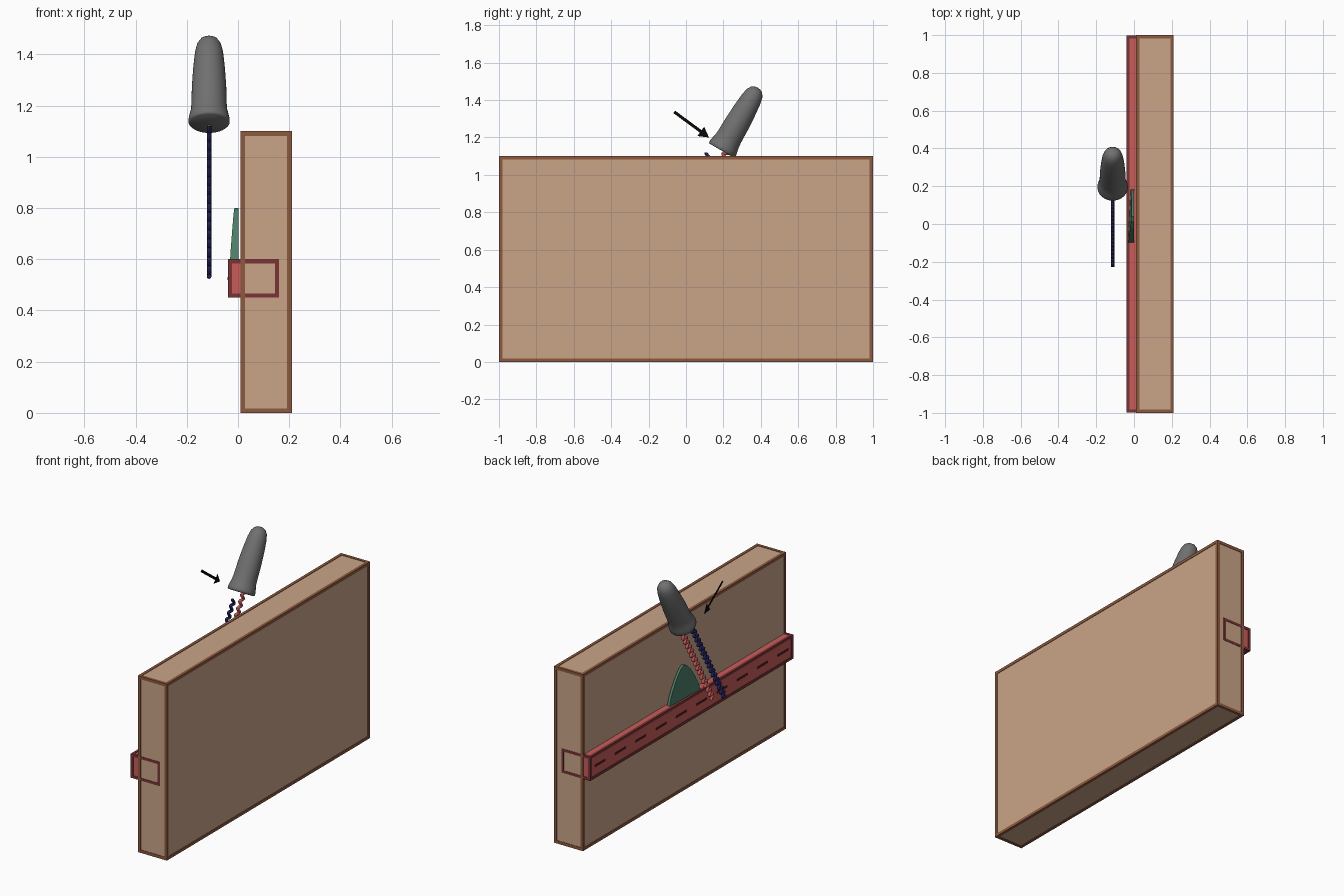
import bpy, bmesh, math
from mathutils import Matrix, Vector

if "Cube" in bpy.data.objects:
    bpy.data.objects.remove(bpy.data.objects["Cube"])


def material(name, r, g, b):
    # sRGB 0-255 to linear
    lin = [((c / 255 + 0.055) / 1.055) ** 2.4 for c in (r, g, b)]
    m = bpy.data.materials.new(name)
    m.diffuse_color = (*lin, 1)
    m.use_nodes = True
    m.node_tree.nodes["Principled BSDF"].inputs["Base Color"].default_value = m.diffuse_color
    return m


TAN = material("tan", 202, 165, 137)
BROWN = material("brown edge", 142, 90, 64)
RED = material("red", 200, 92, 90)
MAROON = material("maroon edge", 122, 52, 54)
DASH = material("dark dash", 85, 30, 36)
GREEN = material("green", 76, 126, 102)
GREY = material("grey", 112, 112, 112)
NAVY = material("navy", 32, 32, 88)
BLACK = material("black", 8, 8, 8)


def finish(name, bm, mat, matrix=None):
    me = bpy.data.meshes.new(name)
    bm.to_mesh(me)
    bm.free()
    me.materials.append(mat)
    ob = bpy.data.objects.new(name, me)
    bpy.context.collection.objects.link(ob)
    if matrix:
        ob.matrix_world = matrix
    return ob


def add_box(bm, lo, hi):
    lo, hi = Vector(lo), Vector(hi)
    bmesh.ops.create_cube(bm, size=1, matrix=Matrix.Translation((lo + hi) / 2)
                          @ Matrix.Diagonal((*(hi - lo), 1)))


def edged_block(name, lo, hi, w, mat, edge_mat, inset=0.003):
    # solid block with a bar along each of its twelve edges
    bm = bmesh.new()
    add_box(bm, [c + inset for c in lo], [c - inset for c in hi])
    finish(name, bm, mat)
    bm = bmesh.new()
    for axis in range(3):
        u, v = [a for a in range(3) if a != axis]
        for su in (0, 1):
            for sv in (0, 1):
                a, b = list(lo), list(hi)
                for k, s in ((u, su), (v, sv)):
                    if s:
                        a[k] = hi[k] - w
                    else:
                        b[k] = lo[k] + w
                add_box(bm, a, b)
    finish(name + "_edges", bm, edge_mat)


# Wall and the beam let into it
edged_block("wall", (0.01, -1, 0), (0.21, 1, 1.1), 0.018, TAN, BROWN)
edged_block("beam", (-0.04, -0.999, 0.45), (0.16, 0.999, 0.6), 0.016, RED, MAROON)

# Dashed line along the beam face
bm = bmesh.new()
for i in range(10):
    y = -0.9 + 0.2 * i
    add_box(bm, (-0.041, y - 0.05, 0.519), (-0.036, y + 0.05, 0.531))
finish("beam_dashes", bm, DASH)

# Leaf-shaped plate standing on the beam
outline = [(-0.10, 0.59), (-0.085, 0.64), (-0.055, 0.70), (-0.02, 0.755), (0.015, 0.79),
           (0.04, 0.80), (0.07, 0.785), (0.11, 0.74), (0.15, 0.68), (0.175, 0.63), (0.185, 0.59)]
bm = bmesh.new()
front = [bm.verts.new((-0.024 + 0.05 * (z - 0.6) + 0.05 * (y - 0.04), y, z)) for y, z in outline]
back = [bm.verts.new((0.001, y, z)) for y, z in outline]
bm.faces.new(front)
bm.faces.new(back[::-1])
for i in range(len(outline)):
    j = (i + 1) % len(outline)
    bm.faces.new((front[j], front[i], back[i], back[j]))
bmesh.ops.recalc_face_normals(bm, faces=bm.faces)
finish("leaf_plate", bm, GREEN)

# Tilted tool: handle turned from a profile
tool = Matrix.Translation((-0.113, 0.19, 1.13)) @ Matrix.Rotation(math.radians(-30), 4, 'X')
profile = [(0, 0), (0.074, 0), (0.080, 0.006), (0.080, 0.02), (0.076, 0.04), (0.071, 0.06),
           (0.069, 0.09), (0.067, 0.17), (0.062, 0.25), (0.055, 0.32), (0.047, 0.355),
           (0.034, 0.376), (0.017, 0.386), (0, 0.388)]
bm = bmesh.new()
vs = [bm.verts.new((r, 0, z)) for r, z in profile]
es = [bm.edges.new(p) for p in zip(vs, vs[1:])]
bmesh.ops.spin(bm, geom=vs + es, cent=(0, 0, 0), axis=(0, 0, 1), angle=math.tau, steps=40)
bmesh.ops.remove_doubles(bm, verts=bm.verts, dist=1e-5)
bmesh.ops.recalc_face_normals(bm, faces=bm.faces)
handle = finish("handle", bm, GREY, tool)


def wavy_wire(name, y, z0, z1, mat, pitch=0.04, amp=0.015, radius=0.009):
    cu = bpy.data.curves.new(name, 'CURVE')
    cu.dimensions = '3D'
    cu.bevel_depth = radius
    cu.bevel_resolution = 2
    cu.use_fill_caps = True
    n = int((z1 - z0) / pitch * 10)
    sp = cu.splines.new('POLY')
    sp.points.add(n)
    for i, p in enumerate(sp.points):
        z = z0 + (z1 - z0) * i / n
        p.co = (0, y + amp * math.sin(math.tau * z / pitch), z, 1)
    cu.materials.append(mat)
    ob = bpy.data.objects.new(name, cu)
    bpy.context.collection.objects.link(ob)
    ob.matrix_world = tool
    return ob


# Two wavy wires below the handle
wires = [wavy_wire("navy_wire", -0.052, -0.725, -0.05, NAVY),
         wavy_wire("red_wire", 0.03, -0.63, 0.01, RED)]
for ob in wires:
    ob.select_set(True)
bpy.context.view_layer.objects.active = wires[0]
bpy.ops.object.convert(target='MESH')

bpy.ops.object.select_all(action='DESELECT')
for ob in wires + [handle]:
    ob.select_set(True)
bpy.context.view_layer.objects.active = handle
bpy.ops.object.shade_smooth_by_angle(angle=math.radians(50))

# Flat arrow pointing at the handle
start, tip = Vector((-0.21, -0.063, 1.337)), Vector((-0.21, 0.123, 1.2))
d = (tip - start).normalized()
n = Vector((0, -d.z, d.y))
length = (tip - start).length
bm = bmesh.new()
shape = [(0, 0.008), (0, -0.008), (length - 0.055, -0.008), (length - 0.055, -0.031),
         (length, 0), (length - 0.055, 0.031), (length - 0.055, 0.008)]
bm.faces.new([bm.verts.new(start + d * a + n * b) for a, b in shape])
finish("arrow", bm, BLACK)
